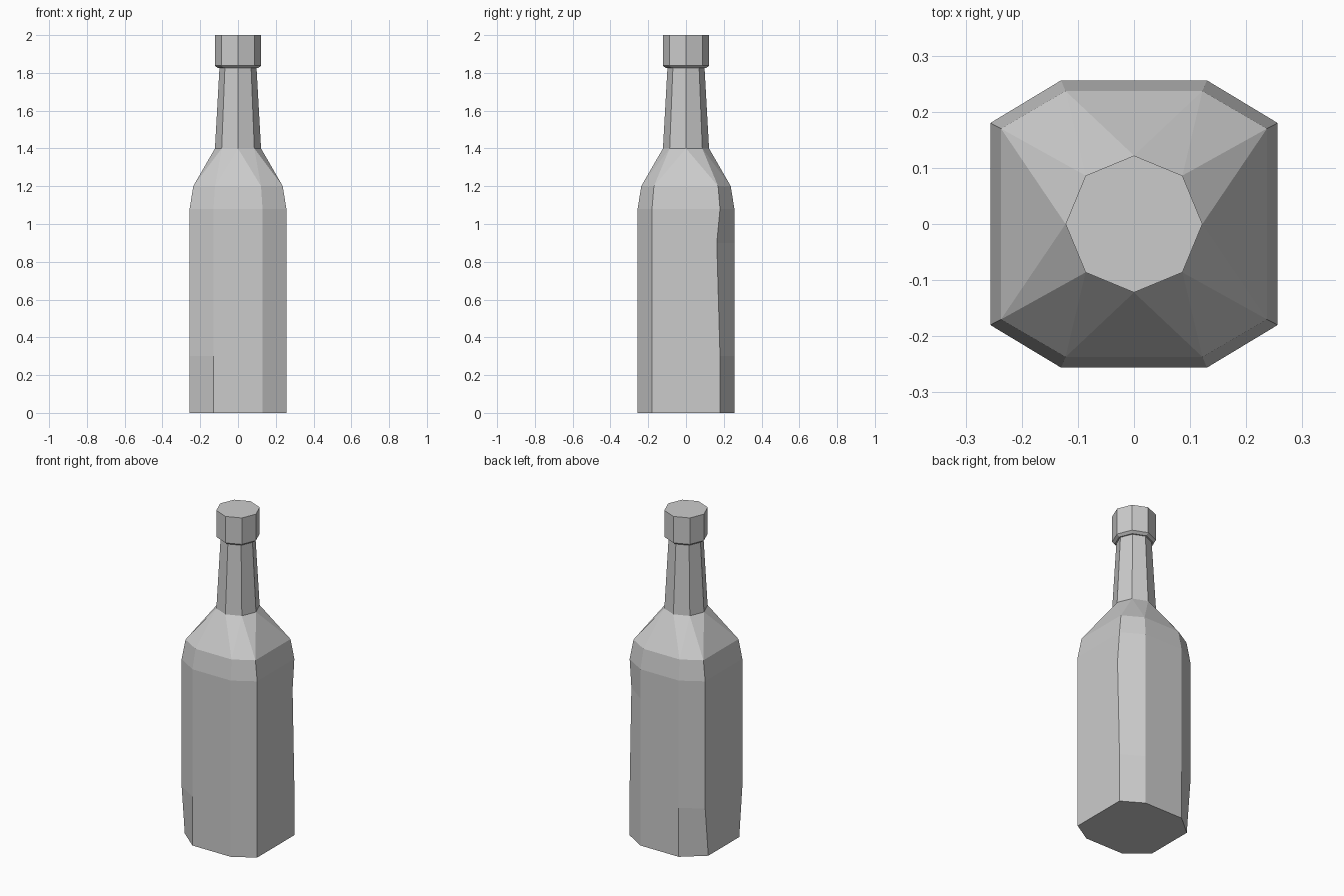
import bpy, bmesh
from math import cos, sin, pi

cube = bpy.data.objects.get("Cube")
if cube:
    bpy.data.objects.remove(cube, do_unlink=True)

SIDES = 8

glass = bpy.data.materials.new("light grey")
glass.use_nodes = True
grey = (0.6, 0.6, 0.6, 1)
glass.diffuse_color = grey
glass.node_tree.nodes["Principled BSDF"].inputs["Base Color"].default_value = grey


def finish(bm, name):
    bmesh.ops.recalc_face_normals(bm, faces=bm.faces)
    mesh = bpy.data.meshes.new(name)
    bm.to_mesh(mesh)
    bm.free()
    mesh.materials.append(glass)
    obj = bpy.data.objects.new(name, mesh)
    bpy.context.collection.objects.link(obj)


def round_ring(bm, radius, z):
    return [bm.verts.new((radius * cos(2 * pi * i / SIDES),
                          radius * sin(2 * pi * i / SIDES), z)) for i in range(SIDES)]


def body_ring(bm, half, long, short, z):
    # Squarish octagon: corners cut further along x than along y
    quarter = [(half, long), (short, half)]
    mirrored = [(-x, y) for x, y in reversed(quarter)]
    upper = quarter + mirrored
    lower = [(x, -y) for x, y in reversed(upper)]
    return [bm.verts.new((x, y, z)) for x, y in upper + lower]


def bridge(bm, low, high):
    for i in range(SIDES):
        j = (i + 1) % SIDES
        bm.faces.new((low[i], low[j], high[j], high[i]))


# Body with bevelled shoulder
bm = bmesh.new()
rings = [body_ring(bm, 0.256, 0.18, 0.13, z) for z in (0, 0.3, 0.9, 1.08)]
rings.append(body_ring(bm, 0.237, 0.17, 0.122, 1.2))

# Slight hand-made irregularities: narrowed foot on one side, dent in one corner
rings[0][3].co.y = 0.15
rings[0][4].co.y = -0.15
rings[2][0].co.y = 0.163

bm.faces.new(rings[0])
for low, high in zip(rings, rings[1:]):
    bridge(bm, low, high)

# Faceted shoulder turning the body corners into the neck corners
neck_base = round_ring(bm, 0.122, 1.4)
shoulder = rings[-1]
for i in range(SIDES):
    j = (i + 1) % SIDES
    bm.faces.new((shoulder[i], neck_base[j], neck_base[i]))
    bm.faces.new((shoulder[i], shoulder[j], neck_base[j]))

# Tapered neck
neck_top = round_ring(bm, 0.098, 1.83)
bridge(bm, neck_base, neck_top)
bm.faces.new(neck_top)
finish(bm, "bottle_body")

# Cap with a small chamfer underneath
bm = bmesh.new()
profile = [(0.106, 1.825), (0.122, 1.838), (0.122, 2.0)]
rings = [round_ring(bm, r, z) for r, z in profile]
for low, high in zip(rings, rings[1:]):
    bridge(bm, low, high)
bm.faces.new(rings[0])
bm.faces.new(rings[-1])
finish(bm, "bottle_cap")
